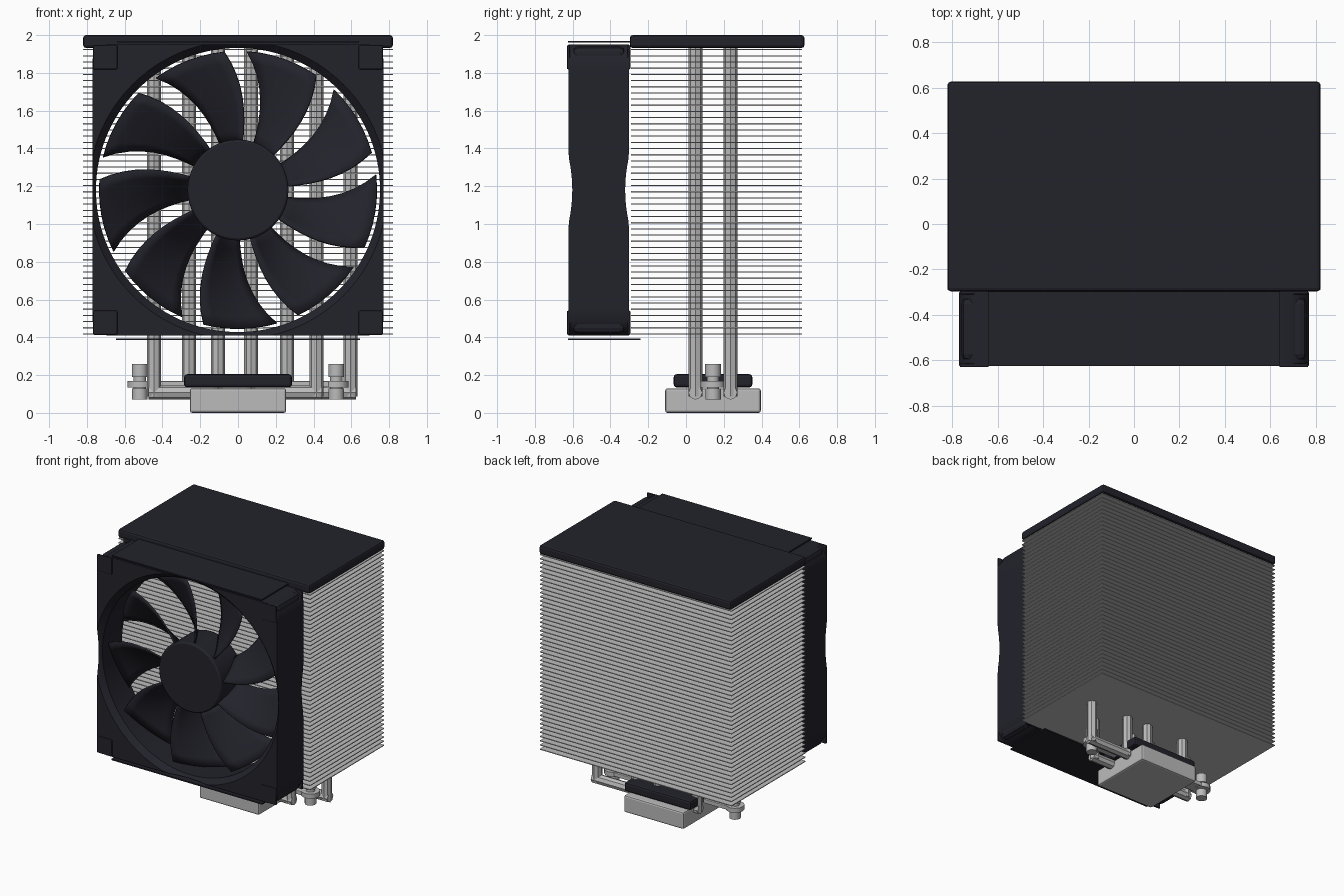
import bpy, bmesh, math
from mathutils import Vector

if "Cube" in bpy.data.objects:
    bpy.data.objects.remove(bpy.data.objects["Cube"])


def material(name, rgb, metal=0.0):
    m = bpy.data.materials.new(name)
    m.use_nodes = True
    m.diffuse_color = (*rgb, 1)
    m.node_tree.nodes["Principled BSDF"].inputs["Base Color"].default_value = (*rgb, 1)
    return m


BLACK = material("midnight black", (0.016, 0.016, 0.024))
SILVER = material("silver metal", (0.5, 0.5, 0.5))


def finish(name, bm, mat, smooth=False):
    bmesh.ops.recalc_face_normals(bm, faces=bm.faces)
    me = bpy.data.meshes.new(name)
    bm.to_mesh(me)
    bm.free()
    ob = bpy.data.objects.new(name, me)
    bpy.context.collection.objects.link(ob)
    me.materials.append(mat)
    if smooth:
        bpy.ops.object.select_all(action="DESELECT")
        ob.select_set(True)
        bpy.context.view_layer.objects.active = ob
        bpy.ops.object.shade_smooth_by_angle(angle=math.radians(35))
    return ob


def box(name, lo, hi, mat, bevel=0.0):
    lo, hi = Vector(lo), Vector(hi)
    bm = bmesh.new()
    bmesh.ops.create_cube(bm, size=1)
    bmesh.ops.scale(bm, vec=hi - lo, verts=bm.verts)
    bmesh.ops.translate(bm, vec=(lo + hi) / 2, verts=bm.verts)
    ob = finish(name, bm, mat)
    if bevel:
        mod = ob.modifiers.new("soft edges", "BEVEL")
        mod.width = bevel
        mod.segments = 2
    return ob


def rod(bm, a, b, r, sides=8):
    # straight rod between two points
    a, b = Vector(a), Vector(b)
    new = bmesh.ops.create_cone(bm, cap_ends=True, segments=sides, radius1=r,
                                radius2=r, depth=(b - a).length)["verts"]
    turn = Vector((0, 0, 1)).rotation_difference(b - a)
    bmesh.ops.rotate(bm, verts=new, cent=(0, 0, 0), matrix=turn.to_matrix())
    bmesh.ops.translate(bm, verts=new, vec=(a + b) / 2)


# Fin stack and top cover
FIN_COUNT, FIN_LOW, FIN_HIGH = 47, 0.415, 1.92
fins = box("cooling_fins", (-0.82, -0.29, FIN_LOW), (0.82, 0.615, FIN_LOW + 0.006), SILVER)
stack = fins.modifiers.new("fin stack", "ARRAY")
stack.count = FIN_COUNT
stack.use_relative_offset = False
stack.use_constant_offset = True
stack.constant_offset_displace = (0, 0, (FIN_HIGH - FIN_LOW) / (FIN_COUNT - 1))
box("top_cover", (-0.82, -0.297, 1.932), (0.82, 0.627, 2), BLACK, 0.015)

# Thin plates over and under the fan
box("upper_fan_plate", (-0.64, -0.625, 1.96), (0.64, -0.28, 1.97), BLACK)
box("lower_fan_plate", (-0.645, -0.625, 0.385), (0.645, -0.24, 0.395), BLACK)

# Fan frame: square outside, flared round bore inside
FAN_Z, FRONT, BACK = 1.18, -0.622, -0.302
HALF, FLARE, THROAT = 0.77, 0.79, 0.752


def frame_section(angle):
    c, s = math.cos(angle), math.sin(angle)
    outer = min(HALF / max(abs(c), abs(s)), 1.48 / (abs(c) + abs(s)))
    rim = min(FLARE, outer)
    dip = FLARE - rim
    profile = [(outer, FRONT + dip), (rim, FRONT + dip), (THROAT, FRONT + 0.04),
               (THROAT, BACK - 0.04), (rim, BACK - dip), (outer, BACK - dip)]
    return [(r * c, y, FAN_Z + r * s) for r, y in profile]


bm = bmesh.new()
SECTIONS = 120
rings = [[bm.verts.new(p) for p in frame_section(math.tau * i / SECTIONS)]
         for i in range(SECTIONS)]
for i, ring in enumerate(rings):
    after = rings[(i + 1) % SECTIONS]
    for j in range(len(ring)):
        k = (j + 1) % len(ring)
        bm.faces.new((ring[j], ring[k], after[k], after[j]))
bmesh.ops.remove_doubles(bm, verts=bm.verts, dist=0.0005)
finish("fan_frame", bm, BLACK, True)

# Corner pads on both faces of the frame
for sx, side in ((-1, "right"), (1, "left")):
    for sz, level in ((-1, "lower"), (1, "upper")):
        for y, face in ((FRONT, "front"), (BACK, "back")):
            x, z = sx * 0.703, FAN_Z + sz * 0.703
            box(f"{level}_{side}_{face}_pad", (x - 0.064, y - 0.008, z - 0.064),
                (x + 0.064, y + 0.008, z + 0.064), BLACK, 0.006)
        x, z = sx * 0.69, FAN_Z + sz * 0.69
        box(f"{level}_{side}_corner", (x - 0.07, FRONT + 0.02, z - 0.07),
            (x + 0.07, BACK - 0.02, z + 0.07), BLACK, 0.03)

# Fan hub
bm = bmesh.new()
rod(bm, (0, -0.59, FAN_Z), (0, -0.33, FAN_Z), 0.267, 48)
hub = finish("fan_hub", bm, BLACK, True)
soft = hub.modifiers.new("soft rim", "BEVEL")
soft.width = 0.012
soft.segments = 2

# Nine swept, pitched blades
BLADES, RADIAL, ACROSS = 9, 8, 6
bm = bmesh.new()
for n in range(BLADES):
    grid = []
    for i in range(RADIAL + 1):
        t = i / RADIAL
        radius = 0.25 + 0.485 * t
        middle = math.radians(98 + 13 * t ** 1.8 + 360 / BLADES * n)
        width = math.radians(26 + 4.5 * t)
        depth = 0.2 - 0.05 * t
        row = []
        for j in range(ACROSS + 1):
            u = j / ACROSS - 0.5
            a = middle + u * width
            y = -0.46 + u * depth + 0.03 * (0.25 - u * u)
            row.append(bm.verts.new((radius * math.cos(a), y, FAN_Z + radius * math.sin(a))))
        grid.append(row)
    for i in range(RADIAL):
        for j in range(ACROSS):
            bm.faces.new((grid[i][j], grid[i + 1][j], grid[i + 1][j + 1], grid[i][j + 1]))
blades = finish("fan_blades", bm, BLACK, True)
thick = blades.modifiers.new("blade thickness", "SOLIDIFY")
thick.thickness = 0.012
thick.offset = 0

# Heat pipes: two rows, one the half-turn of the other
PIPE_R, PIPE_Z = 0.037, 0.107
for name, y, columns in (("front", 0.05, (-0.445, -0.105, 0.07, 0.415)),
                         ("back", 0.235, (-0.26, 0.07, 0.26, 0.595))):
    bm = bmesh.new()
    for x in columns:
        rod(bm, (x, y, PIPE_Z - 0.02), (x, y, 1.94), PIPE_R)
    rod(bm, (columns[0] - 0.03, y, PIPE_Z), (columns[-1] + 0.03, y, PIPE_Z), PIPE_R)
    finish(f"{name}_heat_pipes", bm, SILVER, False)

# Contact base and its black clamp
MID_Y = 0.143
box("contact_base", (-0.255, MID_Y - 0.253, 0), (0.255, MID_Y + 0.253, 0.13), SILVER, 0.012)
box("base_clamp", (-0.285, MID_Y - 0.208, 0.135), (0.285, MID_Y + 0.208, 0.205), BLACK, 0.015)

# Mounting bar with a spring screw at each end
box("mounting_bar", (-0.52, MID_Y - 0.05, 0.137), (0.52, MID_Y + 0.05, 0.168), SILVER, 0.004)
for sx, side in ((-1, "right"), (1, "left")):
    x = sx * 0.52
    bm = bmesh.new()
    for low, high, r in ((0.07, 0.13, 0.041), (0.12, 0.2, 0.033),
                         (0.19, 0.26, 0.042), (0.135, 0.17, 0.066)):
        rod(bm, (x, MID_Y, low), (x, MID_Y, high), r, 12)
    finish(f"{side}_mounting_screw", bm, SILVER, True)
